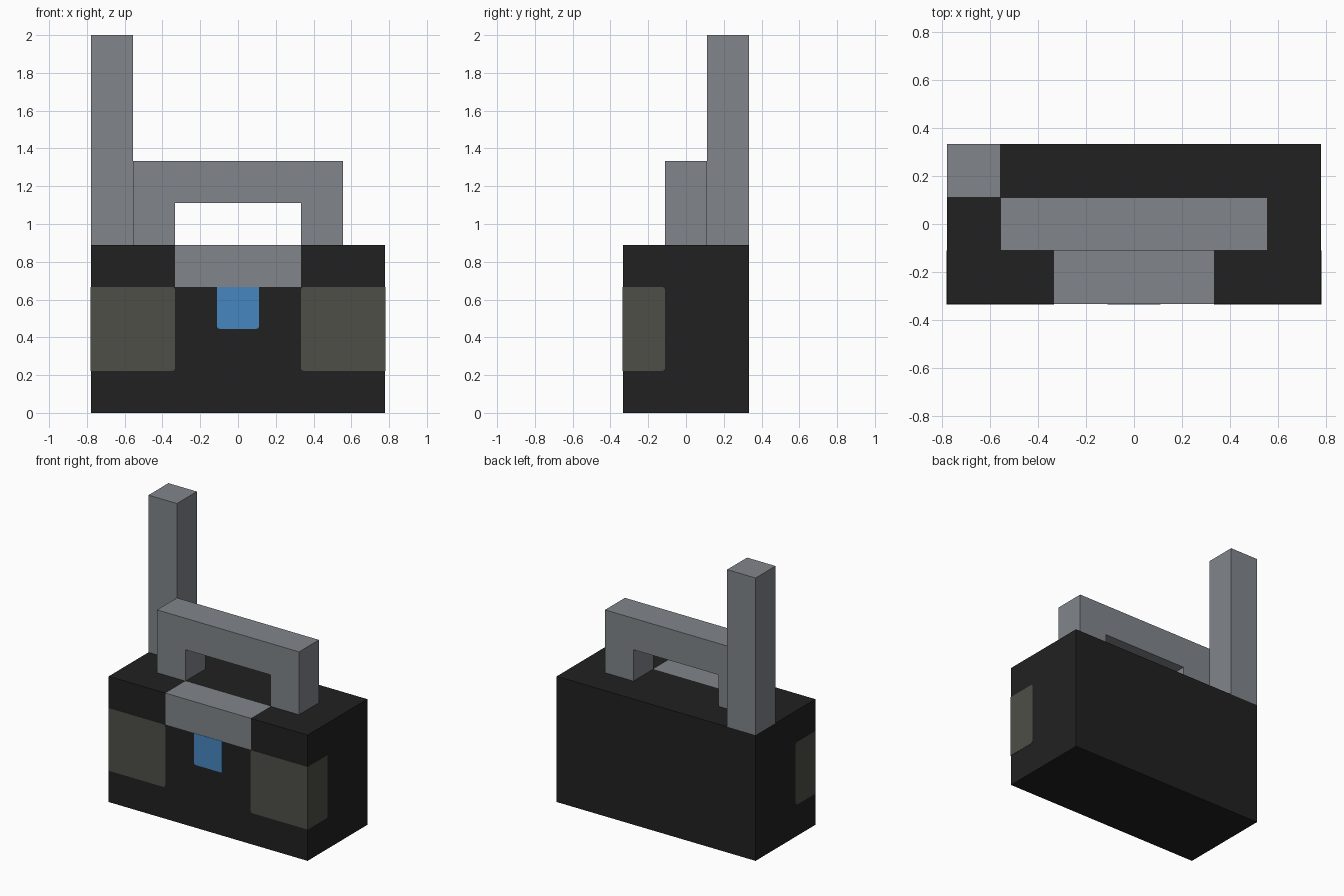
import bpy, bmesh
from mathutils import Vector

cube = bpy.data.objects.get("Cube")
if cube:
    bpy.data.objects.remove(cube, do_unlink=True)

U = 2 / 9          # block unit: every part sits on this grid
LIFT = 0.002       # how far painted panels stand proud of the body
ROUND = 0.016      # corner radius of the painted panels


def material(name, rgb):
    m = bpy.data.materials.new(name)
    m.use_nodes = True
    m.diffuse_color = (*rgb, 1)
    m.node_tree.nodes["Principled BSDF"].inputs["Base Color"].default_value = (*rgb, 1)
    return m


BLACK = material("black_plastic", (0.0152, 0.0152, 0.0152))
GREY = material("grey_metal", (0.220, 0.235, 0.258))
SPEAKER = material("speaker_grille", (0.0762, 0.0762, 0.0648))
BLUE = material("blue_display", (0.0612, 0.242, 0.527))


def finish(bm, name, *mats):
    bmesh.ops.recalc_face_normals(bm, faces=bm.faces)
    mesh = bpy.data.meshes.new(name)
    bm.to_mesh(mesh)
    bm.free()
    for m in mats:
        mesh.materials.append(m)
    obj = bpy.data.objects.new(name, mesh)
    bpy.context.collection.objects.link(obj)
    return obj


def box(lo, hi):
    """Box between two corners."""
    lo, hi = Vector(lo), Vector(hi)
    bm = bmesh.new()
    bmesh.ops.create_cube(bm, size=1)
    for v in bm.verts:
        v.co = (lo + hi) / 2 + v.co * (hi - lo)
    return bm


def round_edges(bm, rule):
    """Round the edges whose midpoint and direction satisfy the rule."""
    picked = [e for e in bm.edges
              if rule((e.verts[0].co + e.verts[1].co) / 2,
                      (e.verts[1].co - e.verts[0].co).normalized())]
    bmesh.ops.bevel(bm, geom=picked, offset=ROUND, segments=3,
                    profile=0.5, affect='EDGES')


# Body, cut so the grey panel can wrap over the top front edge
bm = box((-3.5 * U, -1.5 * U, 0), (3.5 * U, 1.5 * U, 4 * U))
for point, normal in (((-1.5 * U, 0, 0), (1, 0, 0)), ((1.5 * U, 0, 0), (1, 0, 0)),
                      ((0, -0.5 * U, 0), (0, 1, 0)), ((0, 0, 3 * U), (0, 0, 1))):
    bmesh.ops.bisect_plane(bm, geom=bm.verts[:] + bm.edges[:] + bm.faces[:],
                           plane_co=point, plane_no=normal)
for f in bm.faces:
    c = f.calc_center_median()
    f.material_index = int(abs(c.x) < 1.5 * U and c.y < -0.5 * U and c.z > 3 * U)
finish(bm, "body", BLACK, GREY)

# Carrying handle: arch profile pushed back through its depth
profile = [(-2.5, 4), (-2.5, 6), (2.5, 6), (2.5, 4),
           (1.5, 4), (1.5, 5), (-1.5, 5), (-1.5, 4)]
bm = bmesh.new()
arch = bm.faces.new([bm.verts.new((x * U, -0.5 * U, z * U)) for x, z in profile])
back = bmesh.ops.extrude_face_region(bm, geom=[arch], use_keep_orig=True)["geom"]
bmesh.ops.translate(bm, vec=(0, U, 0),
                    verts=[g for g in back if isinstance(g, bmesh.types.BMVert)])
finish(bm, "handle", GREY)

# Antenna on the right rear corner
finish(box((-3.5 * U, 0.5 * U, 4 * U), (-2.5 * U, 1.5 * U, 9 * U)), "antenna", GREY)

# Speakers wrap the front corners, with rounded inner and rear corners
for side, sx in (("left", 1), ("right", -1)):
    bm = box((1.5 * U, -1.5 * U - LIFT, U), (3.5 * U + LIFT, -0.5 * U, 3 * U))
    round_edges(bm, lambda mid, d: (abs(d.y) > 0.9 and mid.x < 2 * U)
                or (abs(d.x) > 0.9 and mid.y > -U))
    for v in bm.verts:
        v.co.x *= sx
    finish(bm, side + "_speaker", SPEAKER)

# Blue display with rounded lower corners
bm = box((-0.5 * U, -1.5 * U - LIFT, 2 * U), (0.5 * U, -1.5 * U + LIFT, 3 * U))
round_edges(bm, lambda mid, d: abs(d.y) > 0.9 and mid.z < 2.5 * U)
finish(bm, "display", BLUE)
